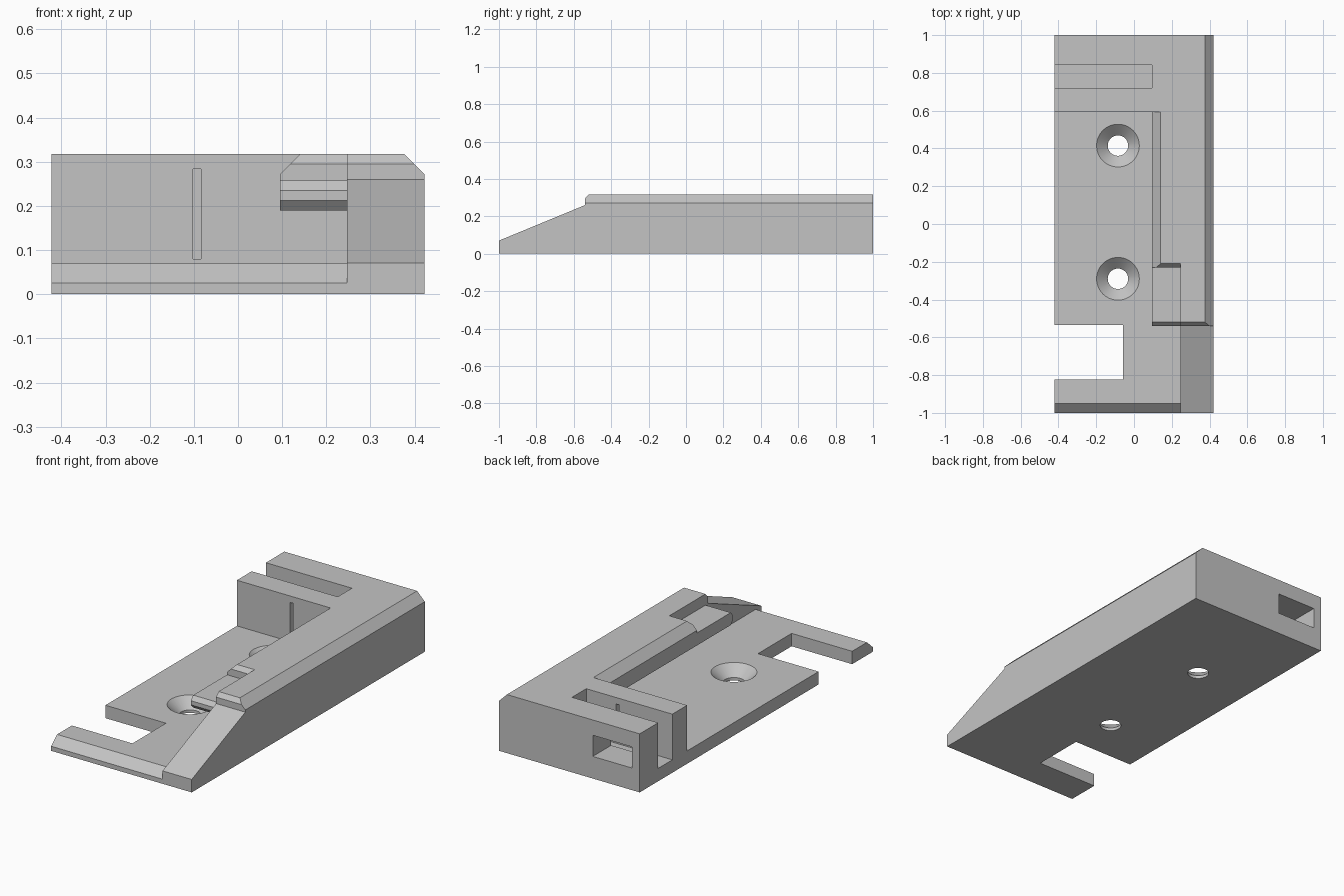
import bpy, bmesh
from mathutils import Vector

if "Cube" in bpy.data.objects:
    bpy.data.objects.remove(bpy.data.objects["Cube"], do_unlink=True)

# Single grey material
grey = bpy.data.materials.new("plain grey")
grey.use_nodes = True
colour = (0.55, 0.55, 0.55, 1)
grey.diffuse_color = colour
grey.node_tree.nodes["Principled BSDF"].inputs["Base Color"].default_value = colour


def finish(name, bm):
    bmesh.ops.recalc_face_normals(bm, faces=bm.faces)
    mesh = bpy.data.meshes.new(name)
    bm.to_mesh(mesh)
    bm.free()
    mesh.materials.append(grey)
    ob = bpy.data.objects.new(name, mesh)
    bpy.context.collection.objects.link(ob)
    return ob


def prism(name, outline, axis, lo, hi):
    """Extrude an outline along axis x (outline is y, z) or y (outline is x, z)."""
    bm = bmesh.new()
    place = (lambda p: (lo, p[0], p[1])) if axis == "x" else (lambda p: (p[0], lo, p[1]))
    face = bm.faces.new([bm.verts.new(place(p)) for p in outline])
    out = bmesh.ops.extrude_face_region(bm, geom=[face])
    step = Vector((hi - lo, 0, 0) if axis == "x" else (0, hi - lo, 0))
    bmesh.ops.translate(bm, vec=step, verts=[v for v in out["geom"] if isinstance(v, bmesh.types.BMVert)])
    return finish(name, bm)


def box(name, x0, x1, y0, y1, z0, z1):
    return prism(name, [(x0, z0), (x1, z0), (x1, z1), (x0, z1)], "y", y0, y1)


def cone(name, x, y, z0, z1, r0, r1):
    bm = bmesh.new()
    bmesh.ops.create_cone(bm, cap_ends=True, segments=64, radius1=r0, radius2=r1, depth=z1 - z0)
    bmesh.ops.translate(bm, vec=(x, y, (z0 + z1) / 2), verts=bm.verts)
    return finish(name, bm)


FLOOR, TOP, SIDE, WALL = 0.07, 0.318, 0.422, 0.247

# Solid bracket with a chamfered outer top edge
body = prism("bracket_body", [(-SIDE, 0), (SIDE, 0), (SIDE, 0.272), (0.376, TOP), (-SIDE, TOP)], "y", -1, 1)

cutters = [
    # open tray, leaving an overhanging rail along the side wall
    prism("tray_cut", [(-0.5, FLOOR), (WALL, FLOOR), (WALL, 0.19), (0.095, 0.19), (0.095, 0.272),
                       (0.141, TOP), (0.191, 0.368), (-0.5, 0.368)], "y", -1.1, 0.593),
    # lowered shelf at the front of the rail
    prism("shelf_cut", [(-1.1, 0.2575), (-0.23, 0.2575), (-0.23, 0.295), (-0.21, TOP),
                        (-0.17, 0.364), (-1.1, 0.364)], "x", 0.05, WALL),
    # bevelled nose of the shelf
    prism("nose_cut", [(-1.1, 0.1675), (-0.5, 0.1675), (-0.54, 0.2125), (-0.54, 0.235),
                       (-0.5, 0.28), (-1.1, 0.28)], "x", 0.05, WALL),
    # sloping front of the side wall
    prism("ramp_cut", [(-1.1, 0.029), (-0.54, 0.26), (-0.54, 0.295), (-0.52, TOP),
                       (-0.48, 0.364), (-1.1, 0.364)], "x", WALL, 0.5),
    # bevelled front lip
    prism("lip_cut", [(-1.05, -0.02), (-0.9, 0.115), (-1.05, 0.115)], "x", -0.5, WALL),
    # side notch, rear slot, rear window and narrow slit
    box("notch_cut", -0.5, -0.058, -0.823, -0.535, -0.1, 0.2),
    box("slot_cut", -0.5, 0.095, 0.72, 0.842, FLOOR, 0.5),
    box("window_cut", -0.375, -0.14, 0.78, 1.1, 0.12, 0.235),
    box("slit_cut", -0.102, -0.084, 0.5, 0.78, 0.08, 0.283),
]
# Countersunk screw holes
for y in (0.415, -0.29):
    cutters.append(cone("hole_cut", -0.085, y, -0.1, 0.1, 0.054, 0.054))
    cutters.append(cone("countersink_cut", -0.085, y, 0.005, 0.09, 0.042, 0.135))

bpy.ops.object.select_all(action="DESELECT")
bpy.context.view_layer.objects.active = body
body.select_set(True)
for cutter in cutters:
    cutter.hide_render = True
    mod = body.modifiers.new(cutter.name, "BOOLEAN")
    mod.operation = "DIFFERENCE"
    mod.solver = "EXACT"
    mod.object = cutter
    bpy.ops.object.modifier_apply(modifier=mod.name)
    bpy.data.objects.remove(cutter, do_unlink=True)

bpy.ops.object.shade_smooth_by_angle(angle=0.4)
